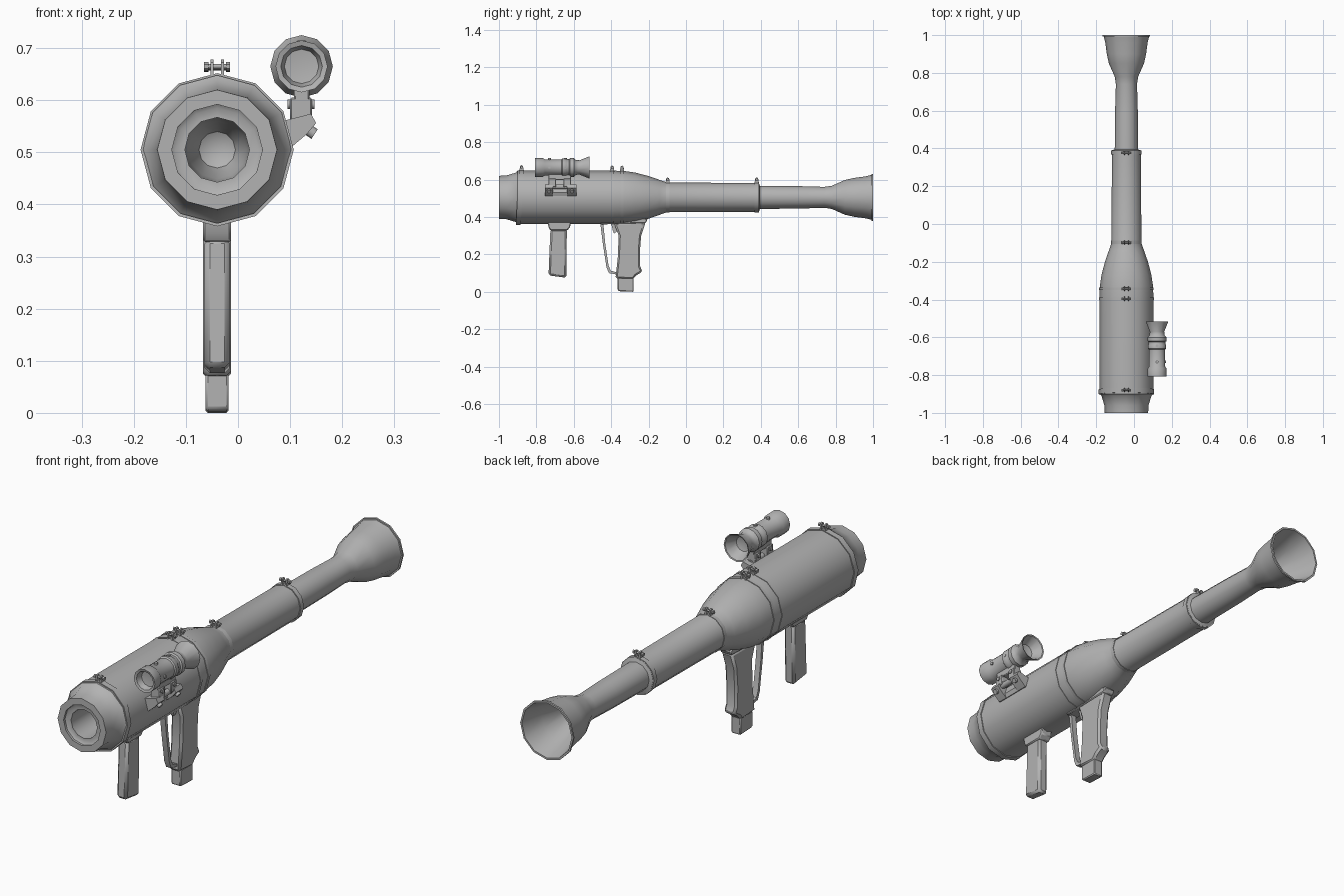
import bpy, bmesh, math
from mathutils import Vector, Matrix

AX, AZ = -0.04, 0.505          # main tube axis
SX, SZ = 0.122, 0.665          # sight axis

metal = bpy.data.materials.new("plain grey")
metal.diffuse_color = (0.45, 0.45, 0.45, 1)


def finish(name, bm, angle=40, bevel=0):
    bmesh.ops.recalc_face_normals(bm, faces=bm.faces)
    me = bpy.data.meshes.new(name)
    bm.to_mesh(me)
    bm.free()
    me.materials.append(metal)
    ob = bpy.data.objects.new(name, me)
    bpy.context.collection.objects.link(ob)
    if bevel:
        mod = ob.modifiers.new("bevel", 'BEVEL')
        mod.width, mod.segments, mod.limit_method = bevel, 1, 'ANGLE'
    bpy.ops.object.select_all(action='DESELECT')
    ob.select_set(True)
    bpy.context.view_layer.objects.active = ob
    bpy.ops.object.shade_smooth_by_angle(angle=math.radians(angle))
    return ob


def lathe(name, profile, x, z, n=12, closed=False, tilt=0):
    """Turn (y, radius) points around an axis along y; radius 0 closes to a point."""
    bm = bmesh.new()
    rings = []
    for y, r in profile:
        if r == 0:
            rings.append([bm.verts.new((x, y, z))] * n)
            continue
        ring = []
        for i in range(n):
            a = 2 * math.pi * i / n
            dz = r * math.sin(a)
            ring.append(bm.verts.new((x + r * math.cos(a), y - tilt * dz, z + dz)))
        rings.append(ring)
    pairs = list(zip(rings, rings[1:])) + ([(rings[-1], rings[0])] if closed else [])
    for a, b in pairs:
        for i in range(n):
            j = (i + 1) % n
            vs = list(dict.fromkeys((a[i], a[j], b[j], b[i])))
            if len(vs) > 2:
                bm.faces.new(vs)
    return finish(name, bm)


def slab(name, pts, lo, hi, axis='x', bevel=0):
    """Extrude an outline: (y, z) along x, or (x, z) along y."""
    bm = bmesh.new()
    put = (lambda p, t: (t, p[0], p[1])) if axis == 'x' else (lambda p, t: (p[0], t, p[1]))
    a = [bm.verts.new(put(p, lo)) for p in pts]
    b = [bm.verts.new(put(p, hi)) for p in pts]
    bm.faces.new(a)
    bm.faces.new(b)
    for i in range(len(pts)):
        j = (i + 1) % len(pts)
        bm.faces.new((a[i], a[j], b[j], b[i]))
    return finish(name, bm, 30, bevel)


def box(name, x0, x1, y0, y1, z0, z1, bevel=0):
    return slab(name, [(y0, z0), (y1, z0), (y1, z1), (y0, z1)], x0, x1, 'x', bevel)


def rod(name, p, q, r, n=8):
    p, q = Vector(p), Vector(q)
    bm = bmesh.new()
    m = Matrix.Translation((p + q) / 2) @ (q - p).to_track_quat('Z', 'Y').to_matrix().to_4x4()
    bmesh.ops.create_cone(bm, cap_ends=True, segments=n, radius1=r, radius2=r,
                          depth=(q - p).length, matrix=m)
    return finish(name, bm, 50)


# Main tube: muzzle bore, chamber, neck, exhaust pipe and hollow rear bell
lathe("main_tube", [
    (-0.70, 0), (-0.72, 0.035), (-0.78, 0.056), (-0.86, 0.062), (-0.985, 0.062),
    (-0.985, 0.08), (-0.99, 0.087), (-1.0, 0.087), (-1.0, 0.115), (-0.96, 0.117),
    (-0.91, 0.132), (-0.90, 0.143), (-0.40, 0.143), (-0.33, 0.141), (-0.27, 0.132),
    (-0.20, 0.114), (-0.14, 0.093), (-0.10, 0.079), (0.39, 0.077), (0.395, 0.062),
    (0.60, 0.060), (0.74, 0.056), (0.78, 0.062), (0.85, 0.093), (0.90, 0.104),
    (0.96, 0.112), (0.992, 0.120), (0.992, 0.126), (1.0, 0.126), (1.0, 0.118),
    (0.90, 0.092), (0.80, 0.055), (0.70, 0.025), (0.66, 0)], AX, AZ)


# Clamp bands with a bolted lug on top of each
def clamp(y, r, width, tilt=0.0):
    h = width / 2
    lathe("clamp_band", [(y - h, r - 0.006), (y - h, r), (y + h, r), (y + h, r - 0.006)],
          AX, AZ, closed=True, tilt=tilt)
    y -= tilt * r
    top = AZ + r
    for dx in (-0.010, 0.010):
        slab("clamp_lug", [(y - 0.012, top - 0.008), (y + 0.012, top - 0.008),
                           (y + 0.008, top + 0.02), (y, top + 0.026), (y - 0.008, top + 0.02)],
             AX + dx - 0.003, AX + dx + 0.003)
    z = top + 0.013
    rod("clamp_bolt", (AX - 0.024, y, z), (AX + 0.024, y, z), 0.0045)
    rod("clamp_nut", (AX - 0.025, y, z), (AX - 0.017, y, z), 0.008, 6)
    rod("clamp_head", (AX + 0.017, y, z), (AX + 0.025, y, z), 0.008, 6)


clamp(-0.888, 0.147, 0.026, -0.06)
clamp(-0.395, 0.145, 0.014)
clamp(-0.342, 0.144, 0.014)
clamp(-0.098, 0.081, 0.020)
clamp(0.378, 0.081, 0.022)

# Front grip and its mounting block
slab("front_grip_mount", [(-0.74, 0.375), (-0.735, 0.345), (-0.725, 0.328), (-0.635, 0.328),
                          (-0.62, 0.345), (-0.615, 0.375)], AX - 0.027, AX + 0.027, bevel=0.004)
slab("front_grip", [(-0.735, 0.088), (-0.64, 0.075), (-0.637, 0.335), (-0.725, 0.335)],
     AX - 0.024, AX + 0.024, bevel=0.010)

# Rear pistol grip with its top plate, heel and bottom plug
slab("rear_grip_plate", [(-0.46, 0.375), (-0.455, 0.36), (-0.215, 0.368), (-0.205, 0.388),
                         (-0.25, 0.40), (-0.44, 0.385)], AX - 0.026, AX + 0.026, bevel=0.004)
slab("rear_grip", [(-0.385, 0.368), (-0.36, 0.30), (-0.365, 0.18), (-0.377, 0.072),
                   (-0.285, 0.066), (-0.265, 0.088), (-0.232, 0.108), (-0.245, 0.135),
                   (-0.246, 0.22), (-0.24, 0.30), (-0.215, 0.372)],
     AX - 0.027, AX + 0.027, bevel=0.009)
slab("grip_plug", [(-0.365, 0.008), (-0.355, 0.003), (-0.28, 0.0), (-0.28, 0.075),
                   (-0.365, 0.075)], AX - 0.022, AX + 0.022, bevel=0.004)

# Trigger and guard
slab("trigger", [(-0.40, 0.365), (-0.365, 0.365), (-0.365, 0.325), (-0.385, 0.312),
                 (-0.392, 0.33)], AX - 0.007, AX + 0.007)
slab("trigger_guard", [(-0.458, 0.365), (-0.445, 0.26), (-0.425, 0.13), (-0.412, 0.10),
                       (-0.37, 0.092), (-0.37, 0.104), (-0.402, 0.113), (-0.414, 0.14),
                       (-0.432, 0.26), (-0.442, 0.365)], AX - 0.012, AX + 0.012)

# Sight: tube with lens recess, rings and flared eyecup
lathe("sight_tube", [
    (-0.775, 0), (-0.78, 0.033), (-0.805, 0.040), (-0.808, 0.050), (-0.765, 0.050),
    (-0.755, 0.043), (-0.665, 0.043), (-0.66, 0.048), (-0.642, 0.048), (-0.637, 0.044),
    (-0.625, 0.044), (-0.62, 0.050), (-0.60, 0.050), (-0.59, 0.040), (-0.57, 0.038),
    (-0.515, 0.060), (-0.517, 0.055), (-0.56, 0.032), (-0.57, 0)], SX, SZ)
for y in (-0.73, -0.645):
    rod("sight_screw", (SX, y, SZ + 0.035), (SX, y, SZ + 0.050), 0.008)
    rod("sight_side_screw", (SX + 0.035, y, SZ), (SX + 0.047, y, SZ), 0.007)

# Sight bracket: side arms, hinge rod, clamp blocks and stem
for y0, y1 in ((-0.755, -0.71), (-0.635, -0.585)):
    slab("bracket_arm", [(0.075, 0.515), (0.105, 0.512), (0.132, 0.535), (0.150, 0.556),
                         (0.140, 0.574), (0.085, 0.560)], y0, y1, 'y')
    ym = (y0 + y1) / 2
    rod("bracket_bolt", (0.125, ym, 0.55), (0.147, ym, 0.535), 0.011)
slab("bracket_base", [(0.075, 0.512), (0.105, 0.512), (0.112, 0.53), (0.102, 0.562),
                      (0.08, 0.562)], -0.755, -0.585, 'y')
rod("hinge_rod", (0.125, -0.73, 0.562), (0.125, -0.61, 0.562), 0.013)
for y in (-0.715, -0.635):
    box("sight_foot", 0.100, 0.142, y - 0.02, y + 0.02, 0.560, 0.605, 0.003)
    rod("foot_pin", (0.095, y, 0.592), (0.147, y, 0.592), 0.009)
box("sight_stem", 0.107, 0.137, -0.735, -0.615, 0.598, 0.630, 0.003)
